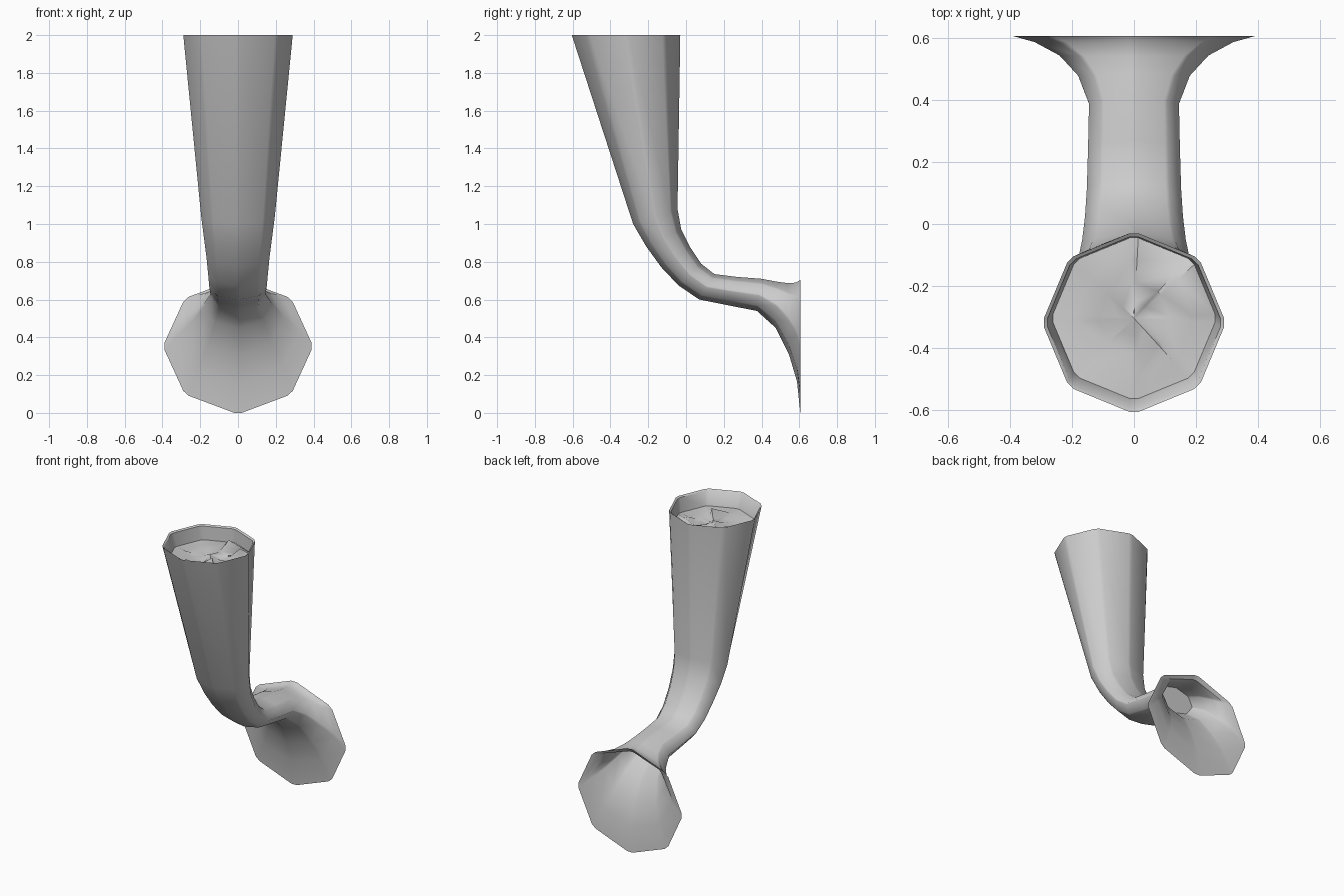
import bpy, bmesh, math, random
from mathutils import Vector

cube = bpy.data.objects.get("Cube")
if cube:
    bpy.data.objects.remove(cube)
random.seed(4)

metal = bpy.data.materials.new("grey_metal")
metal.use_nodes = True
grey = (0.6, 0.6, 0.6, 1)
metal.diffuse_color = grey
metal.node_tree.nodes["Principled BSDF"].inputs["Base Color"].default_value = grey
metal.node_tree.nodes["Principled BSDF"].inputs["Roughness"].default_value = 0.7

# Octagon with each corner softened into two points
ANGLES = [math.radians(45 * k + d) for k in range(8) for d in (-3, 3)]


def ring(bm, front, back, half_width, scale=1.0, shift=(0, 0, 0)):
    f, b = Vector((0, *front)), Vector((0, *back))
    mid, half = (f + b) / 2 + Vector(shift), (f - b) / 2 * scale
    side = Vector((half_width * scale, 0, 0))
    return [bm.verts.new(mid + side * math.sin(a) + half * math.cos(a)) for a in ANGLES]


def bridge(bm, rings):
    for a, b in zip(rings, rings[1:]):
        for i in range(len(a)):
            j = (i + 1) % len(a)
            bm.faces.new((a[i], a[j], b[j], b[i]))


def cap(bm, loop, lift=(0, 0, 0)):
    centre = sum((v.co for v in loop), Vector()) / len(loop) + Vector(lift)
    c = bm.verts.new(centre)
    for i, v in enumerate(loop):
        bm.faces.new((v, loop[(i + 1) % len(loop)], c))


def finish(bm, name, angle):
    bmesh.ops.recalc_face_normals(bm, faces=bm.faces)
    mesh = bpy.data.meshes.new(name)
    bm.to_mesh(mesh)
    bm.free()
    obj = bpy.data.objects.new(name, mesh)
    bpy.context.collection.objects.link(obj)
    mesh.materials.append(metal)
    bpy.ops.object.select_all(action="DESELECT")
    obj.select_set(True)
    bpy.context.view_layer.objects.active = obj
    bpy.ops.object.shade_smooth_by_angle(angle=math.radians(angle))
    return obj


# Sections as front/lower point (y, z), back/upper point (y, z), half width
CUP = ((-.605, 2), (-.03, 2), .29)
ARM = [CUP,
       ((-.28, 1.0), (-.045, 1.08), .195),
       ((-.21, .88), (-.025, .97), .18),
       ((-.13, .77), (.02, .88), .167),
       ((-.04, .675), (.08, .79), .158),
       ((.07, .6), (.15, .735), .152),
       ((.22, .57), (.27, .72), .148)]
FLARE = [((.375, .54), (.40, .71), .145),
         ((.475, .45), (.48, .695), .18),
         ((.545, .31), (.54, .687), .24),
         ((.588, .165), (.583, .69), .32),
         ((.605, 0), (.605, .705), .39)]

# Hollow arm: cup lip and inner wall, bent tube, flared mount open at the back
bm = bmesh.new()
inner_cup = [ring(bm, *CUP, s, (0, dy, -d)) for s, dy, d in ((.9, .014, .1), (.96, 0, .008))]
outer = [ring(bm, *s) for s in ARM + FLARE]
inner_flare = [ring(bm, *s, .96, (0, .006, 0)) for s in reversed(FLARE[:-1])]
bridge(bm, inner_cup + outer + inner_flare)
cap(bm, inner_flare[-1])
finish(bm, "sconce_arm", 40)

# Crumpled floor inside the cup
bm = bmesh.new()
floor = [ring(bm, *CUP, s, (0, .014, -.1)) for s in (.91, .65, .4, .18)]
for loop in floor[1:]:
    for v in loop[::2]:
        v.co.z += random.choice((-.01, 0, .01, .05))
bridge(bm, floor)
cap(bm, floor[-1], (0, 0, .02))
finish(bm, "cup_floor", 60)
